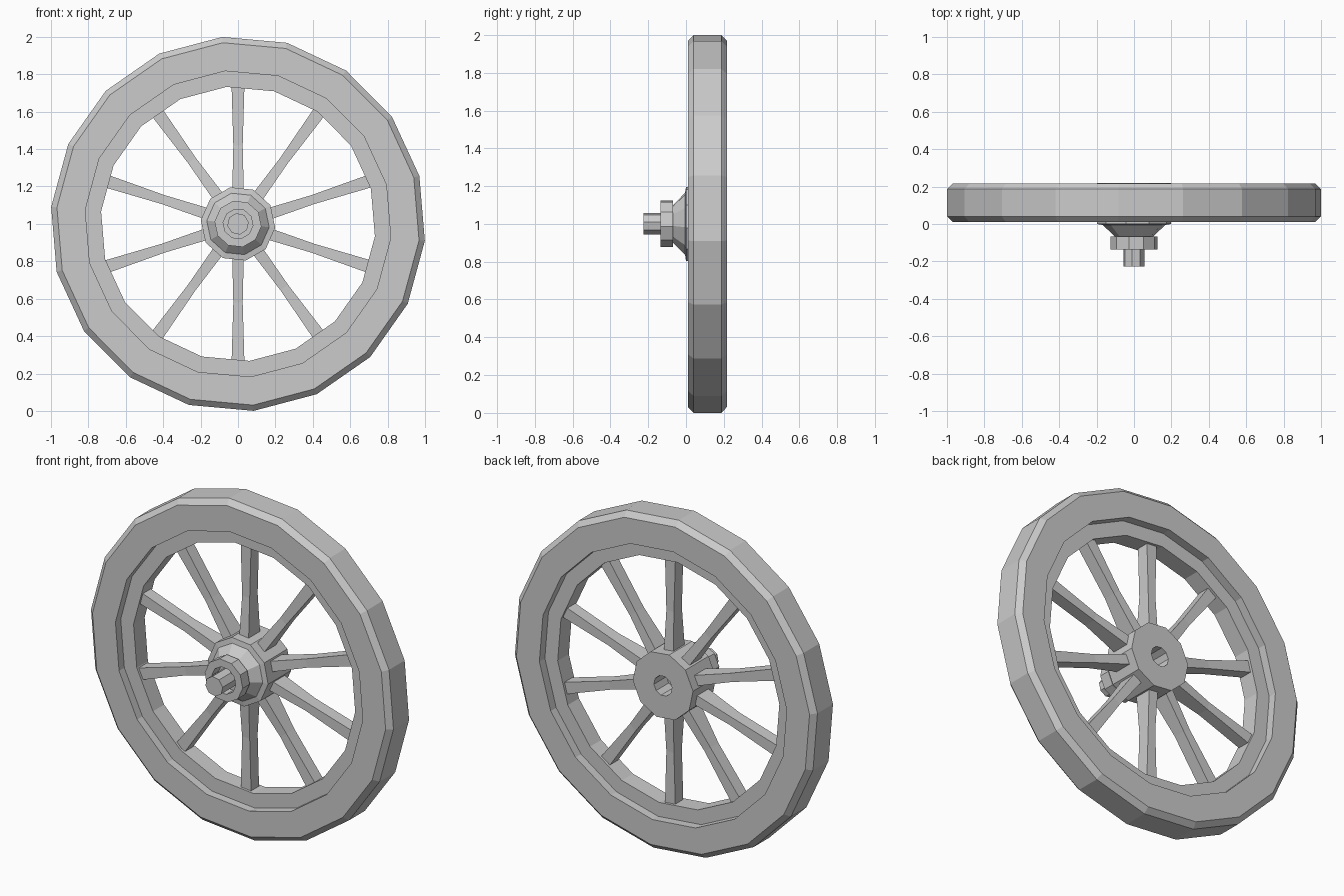
import bpy
import math

if "Cube" in bpy.data.objects:
    bpy.data.objects.remove(bpy.data.objects["Cube"])

CZ = 1.0  # height of the wheel axis


def make_object(name, verts, faces):
    mesh = bpy.data.meshes.new(name)
    mesh.from_pydata(verts, [], faces)
    mesh.update()
    obj = bpy.data.objects.new(name, mesh)
    bpy.context.collection.objects.link(obj)
    return obj


def lathe(name, profile, sides, phase, closed):
    """Spin an (r, y) profile round the wheel axis; open profiles get end caps."""
    verts, faces = [], []
    for r, y in profile:
        for i in range(sides):
            a = math.radians(phase) + math.tau * i / sides
            verts.append((r * math.cos(a), y, CZ + r * math.sin(a)))
    n = len(profile)
    for k in range(n if closed else n - 1):
        p, q = k * sides, (k + 1) % n * sides
        for i in range(sides):
            j = (i + 1) % sides
            faces.append((p + i, p + j, q + j, q + i))
    if not closed:
        faces.append(tuple(reversed(range(sides))))
        faces.append(tuple(range((n - 1) * sides, n * sides)))
    obj = make_object(name, verts, faces)
    # consistent outward normals
    import bmesh
    bm = bmesh.new()
    bm.from_mesh(obj.data)
    bmesh.ops.recalc_face_normals(bm, faces=bm.faces)
    bm.to_mesh(obj.data)
    bm.free()
    return obj


# Rim: chamfered outer tyre with a stepped inner ring
lathe("rim", [(0.82, 0.01), (0.972, 0.01), (1.003, 0.04), (1.003, 0.187),
              (0.972, 0.217), (0.82, 0.217), (0.82, 0.165), (0.735, 0.165),
              (0.735, 0.06), (0.82, 0.06)], 18, 94.8, True)

# Hub: drum with front cone and a blind bore at the back
lathe("hub", [(0.10, -0.07), (0.168, -0.005), (0.2, 0.0), (0.2, 0.218),
              (0.06, 0.218), (0.06, 0.1)], 10, 102, False)

# Collar ring in front of the cone
lathe("collar", [(0.08, -0.135), (0.126, -0.135), (0.126, -0.068),
                 (0.08, -0.068)], 10, 102, True)

# Axle stub
lathe("axle", [(0.058, -0.226), (0.058, -0.06)], 8, 100, False)

# Spokes: waisted bars (radius, width, depth, y centre)
SECTIONS = [(0.17, 0.062, 0.11, 0.11), (0.42, 0.05, 0.075, 0.112),
            (0.76, 0.07, 0.075, 0.112)]
for s in range(10):
    a = math.radians(90 + 36 * s)
    c, d = math.cos(a), math.sin(a)
    verts = []
    for r, w, t, y in SECTIONS:
        for u, v in ((-1, -1), (1, -1), (1, 1), (-1, 1)):
            side = u * w / 2
            verts.append((r * c + side * d, y + v * t / 2, CZ + r * d - side * c))
    faces = [(3, 2, 1, 0), (8, 9, 10, 11)]
    for k in (0, 4):
        for i in range(4):
            j = (i + 1) % 4
            faces.append((k + i, k + j, k + 4 + j, k + 4 + i))
    make_object(f"spoke_{s + 1}", verts, faces)
